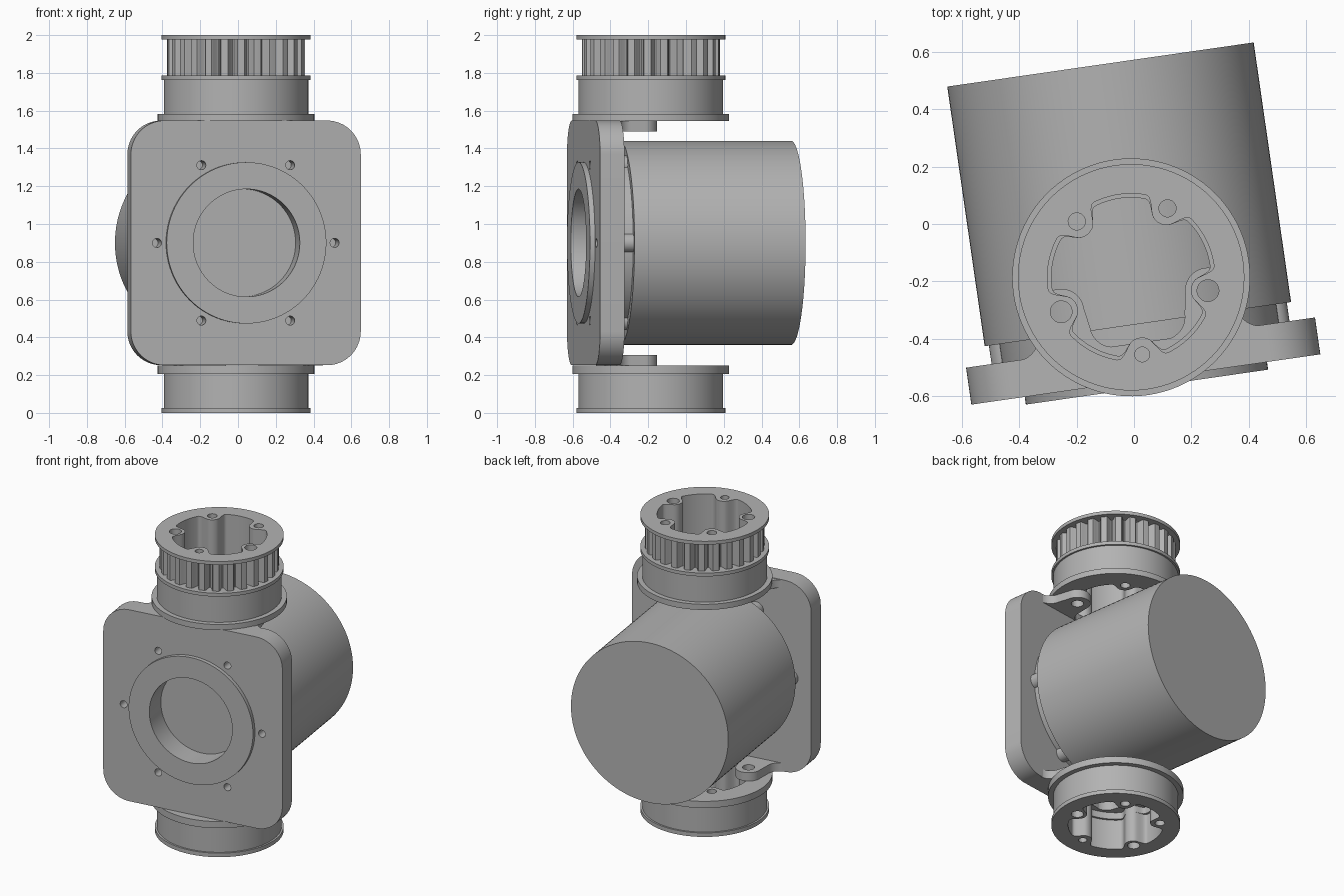
import bpy, bmesh, math
from mathutils import Matrix, Vector

if "Cube" in bpy.data.objects:
    bpy.data.objects.remove(bpy.data.objects["Cube"], do_unlink=True)

# One material for the whole assembly
GREY = (0.45, 0.45, 0.45, 1)
metal = bpy.data.materials.new("machined_grey")
metal.use_nodes = True
metal.diffuse_color = GREY
metal.node_tree.nodes["Principled BSDF"].inputs["Base Color"].default_value = GREY

# Assembly frame: pulley axis at the origin, slightly turned about z
PLACE = Matrix.Translation((-0.01, -0.186, 0)) @ Matrix.Rotation(math.radians(8.2), 4, 'Z')
MID_Z = 0.9
# Plate frame: sketch x -> sideways, sketch y -> up, depth -> forwards
FORWARD = PLACE @ Matrix.Translation((0, 0, MID_Z)) @ Matrix.Rotation(math.pi / 2, 4, 'X')


def arc(cx, cy, r, a0, a1, n):
    steps = [math.radians(a0 + (a1 - a0) * i / n) for i in range(n + 1)]
    return [(cx + r * math.cos(a), cy + r * math.sin(a)) for a in steps]


def circle(r, cx=0, cy=0, n=96):
    return arc(cx, cy, r, 0, 360, n)[:-1]


def polar(radii):
    n = len(radii)
    return [(r * math.cos(math.tau * i / n), r * math.sin(math.tau * i / n))
            for i, r in enumerate(radii)]


def prism(name, loops, z0, z1, frame=PLACE):
    """Extrude a filled sketch (outer loop, then holes) from z0 to z1."""
    sketch = bpy.data.curves.new(name, 'CURVE')
    sketch.dimensions = '2D'
    sketch.fill_mode = 'BOTH'
    sketch.extrude = (z1 - z0) / 2
    for loop in loops:
        spline = sketch.splines.new('POLY')
        spline.points.add(len(loop) - 1)
        for p, (x, y) in zip(spline.points, loop):
            p.co = (x, y, 0, 1)
        spline.use_cyclic_u = True
    temp = bpy.data.objects.new(name + "_sketch", sketch)
    bpy.context.collection.objects.link(temp)
    graph = bpy.context.evaluated_depsgraph_get()
    mesh = bpy.data.meshes.new_from_object(temp.evaluated_get(graph))
    bpy.data.objects.remove(temp, do_unlink=True)
    bm = bmesh.new()
    bm.from_mesh(mesh)
    bmesh.ops.remove_doubles(bm, verts=bm.verts, dist=1e-5)
    bmesh.ops.recalc_face_normals(bm, faces=bm.faces)
    bm.transform(frame @ Matrix.Translation((0, 0, (z0 + z1) / 2)))
    bm.to_mesh(mesh)
    bm.free()
    mesh.materials.clear()
    mesh.materials.append(metal)
    obj = bpy.data.objects.new(name, mesh)
    bpy.context.collection.objects.link(obj)
    bpy.ops.object.select_all(action='DESELECT')
    obj.select_set(True)
    bpy.context.view_layer.objects.active = obj
    bpy.ops.object.shade_smooth_by_angle(angle=math.radians(30))
    return obj


# Five bolt positions around the pulley axis
BOLT_R = 0.272
BOLTS = [(-90 + 72 * i, r) for i, r in enumerate((0.026, 0.038, 0.03, 0.03, 0.038))]


def on_circle(r, degrees):
    a = math.radians(degrees)
    return r * math.cos(a), r * math.sin(a)


def lobed_bore(radius, boss=0.06, n=240):
    """Round bore with five rounded bolt bosses reaching inwards."""
    radii = []
    for i in range(n):
        d = math.radians((360 * i / n + 90 + 36) % 72 - 36)
        inside = boss ** 2 - (BOLT_R * math.sin(d)) ** 2
        radii.append(min(radius, BOLT_R * math.cos(d) - math.sqrt(inside))
                     if inside > 0 else radius)
    for _ in range(3):
        radii = [(radii[i - 1] + radii[i] + radii[(i + 1) % n]) / 3 for i in range(n)]
    return polar(radii)


def pulley_layer(name, outline, z0, z1, bore=0.292):
    holes = [circle(r, *on_circle(BOLT_R, a), n=24) for a, r in BOLTS]
    prism(name, [outline, lobed_bore(bore)] + holes, z0, z1)


# Lower hub
pulley_layer("lower_hub_lip", circle(0.395), 0, 0.027)
pulley_layer("lower_hub_body", circle(0.383), 0.027, 0.205)
pulley_layer("lower_hub_flange", circle(0.415), 0.205, 0.25, 0.278)

# Upper hub with toothed belt pulley
pulley_layer("upper_hub_flange", circle(0.415), 1.545, 1.583, 0.278)
pulley_layer("upper_hub_body", circle(0.383), 1.583, 1.762)
pulley_layer("pulley_lower_lip", circle(0.395), 1.762, 1.785)
TOOTH = [0.366] * 6 + [0.355, 0.325, 0.318, 0.318, 0.325, 0.355]
pulley_layer("pulley_teeth", polar(TOOTH * 26), 1.785, 1.977)
pulley_layer("pulley_upper_lip", circle(0.395), 1.977, 2.0)

# Square mounting plate with rounded corners, bore and screw holes
W, H, R = 0.615, 0.6475, 0.18
plate = []
for k, (sx, sy) in enumerate(((1, 1), (-1, 1), (-1, -1), (1, -1))):
    plate += arc(sx * (W - R), sy * (H - R), R, 90 * k, 90 * k + 90, 16)
SCREWS = [on_circle(0.475, 60 * i) for i in range(6)]
screw_holes = [circle(0.024, x, y, 20) for x, y in SCREWS]
prism("mounting_plate", [plate, circle(0.285)] + screw_holes, 0.23, 0.36, FORWARD)
prism("front_flange", [circle(0.427), circle(0.285)], 0.36, 0.387, FORWARD)

# Motor drum, its neck and the screw bosses behind the plate
prism("drum", [circle(0.54, n=128)], -0.75, 0.165, FORWARD)
prism("drum_neck", [circle(0.49)], 0.165, 0.23, FORWARD)
for i, (x, y) in enumerate(SCREWS):
    prism(f"screw_boss_{i + 1}", [circle(0.05, x, y, 32)], 0.165, 0.232, FORWARD)

# Pairs of ears joining the plate to the hubs
EAR_R, FILLET, BASE = 0.08, 0.08, -0.232
for level, z0, z1 in (("lower", 0.25, 0.307), ("upper", 1.49, 1.545)):
    for side, angle in (("left", -18), ("right", 198)):
        x, y = on_circle(BOLT_R, angle)
        reach = EAR_R + 0.012 + FILLET
        ear = arc(x, y, EAR_R, 0, 180, 24)
        ear += arc(x - reach, BASE + FILLET, FILLET, 0, -90, 10)
        ear += arc(x + reach, BASE + FILLET, FILLET, 270, 180, 10)
        prism(f"{level}_{side}_ear", [ear, circle(0.038, x, y, 24)], z0, z1)
